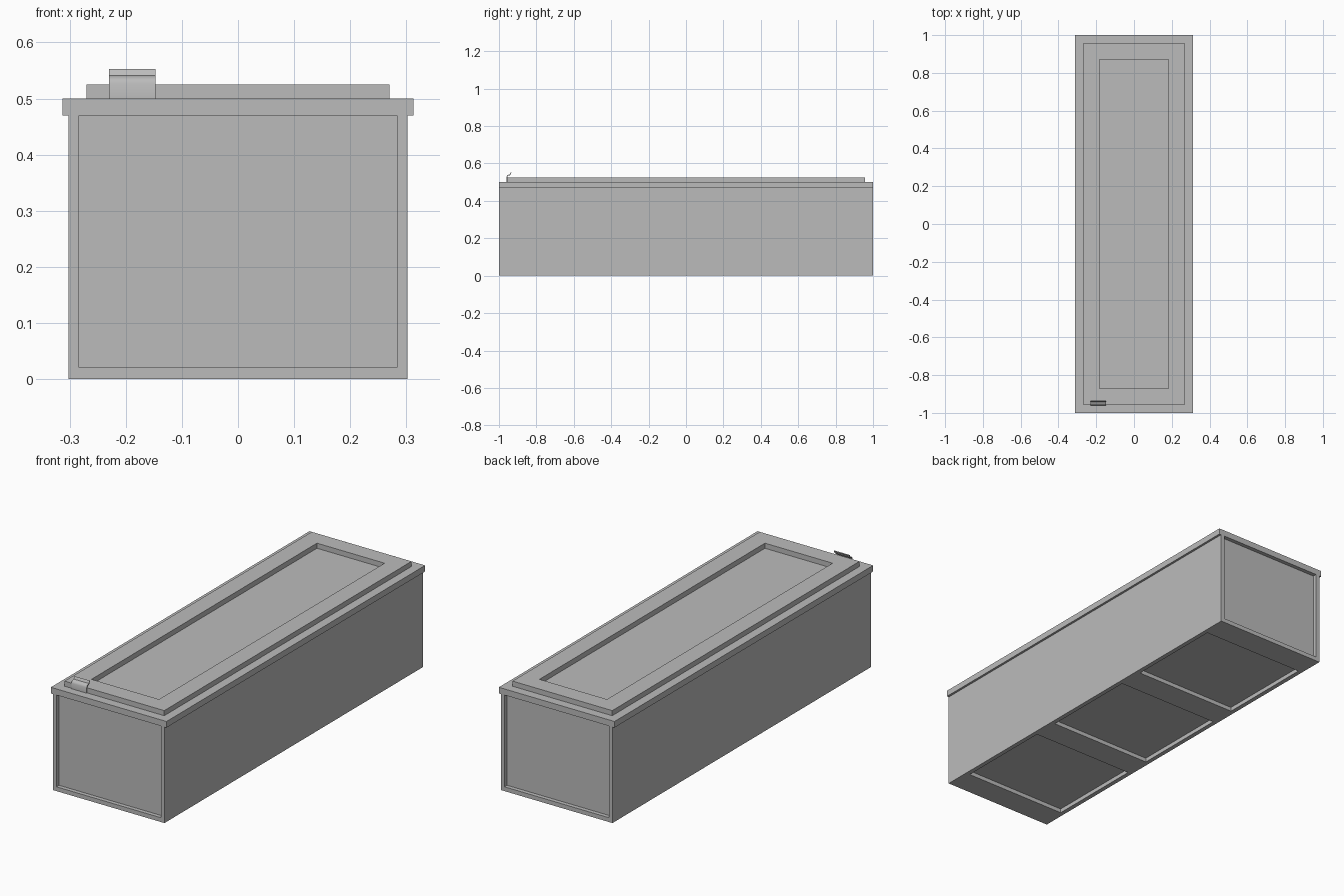
import bpy, bmesh

if "Cube" in bpy.data.objects:
    bpy.data.objects.remove(bpy.data.objects["Cube"])

grey = bpy.data.materials.new("plain grey")
grey.diffuse_color = (0.5, 0.5, 0.5, 1)
grey.use_nodes = True
grey.node_tree.nodes["Principled BSDF"].inputs["Base Color"].default_value = grey.diffuse_color


def finish(name, bm):
    """Turn a bmesh into a named grey object."""
    bmesh.ops.recalc_face_normals(bm, faces=bm.faces)
    mesh = bpy.data.meshes.new(name)
    bm.to_mesh(mesh)
    bm.free()
    mesh.materials.append(grey)
    obj = bpy.data.objects.new(name, mesh)
    bpy.context.collection.objects.link(obj)
    return obj


def box(name, x, y, z):
    """Box from (min, max) ranges."""
    bm = bmesh.new()
    bmesh.ops.create_cube(bm, size=1)
    for v in bm.verts:
        v.co = [r[0] if c < 0 else r[1] for c, r in zip(v.co, (x, y, z))]
    return finish(name, bm)


def prism(name, points, place, move):
    """Extrude a closed 2D profile by the vector move."""
    bm = bmesh.new()
    face = bm.faces.new([bm.verts.new(place(a, b)) for a, b in points])
    out = bmesh.ops.extrude_face_region(bm, geom=[face])
    verts = [g for g in out["geom"] if isinstance(g, bmesh.types.BMVert)]
    bmesh.ops.translate(bm, verts=verts, vec=move)
    return finish(name, bm)


def cut(obj, x, y, z):
    """Sink a rectangular recess into an object."""
    cutter = box("recess_cutter", x, y, z)
    cutter.hide_render = True
    mod = obj.modifiers.new("recess", 'BOOLEAN')
    mod.operation = 'DIFFERENCE'
    mod.solver = 'EXACT'
    mod.object = cutter
    bpy.context.view_layer.objects.active = obj
    bpy.ops.object.modifier_apply(modifier=mod.name)
    bpy.data.objects.remove(cutter)


# Long case with an overhanging rim along both sides
half = [(0.302, 0), (0.302, 0.47), (0.313, 0.47), (0.313, 0.5)]
outline = half + [(-x, z) for x, z in reversed(half)]
case = prism("case", outline, lambda x, z: (x, -1, z), (0, 2, 0))

# Recessed end panels
for y in ((-1.05, -0.98), (0.98, 1.05)):
    cut(case, (-0.283, 0.283), y, (0.021, 0.47))

# Three recessed panels underneath
for centre in (-0.625, 0, 0.625):
    cut(case, (-0.28, 0.28), (centre - 0.247, centre + 0.247), (-0.05, 0.02))

# Raised lid frame with a sunken middle
lid = box("lid_frame", (-0.27, 0.27), (-0.956, 0.956), (0.5, 0.525))
cut(lid, (-0.183, 0.183), (-0.872, 0.872), (0.45, 0.6))

# Bent latch tab on the front edge of the lid
outer = [(-0.96, 0.5), (-0.96, 0.527), (-0.957, 0.534), (-0.951, 0.539),
         (-0.943, 0.541), (-0.937, 0.553)]
inner = [(-0.934, 0.551), (-0.941, 0.537), (-0.95, 0.535),
         (-0.954, 0.531), (-0.956, 0.525), (-0.956, 0.5)]
tab = prism("latch_tab", outer + inner, lambda y, z: (-0.23, y, z), (0.083, 0, 0))
bpy.ops.object.select_all(action='DESELECT')
tab.select_set(True)
bpy.context.view_layer.objects.active = tab
bpy.ops.object.shade_smooth_by_angle(angle=0.6)
